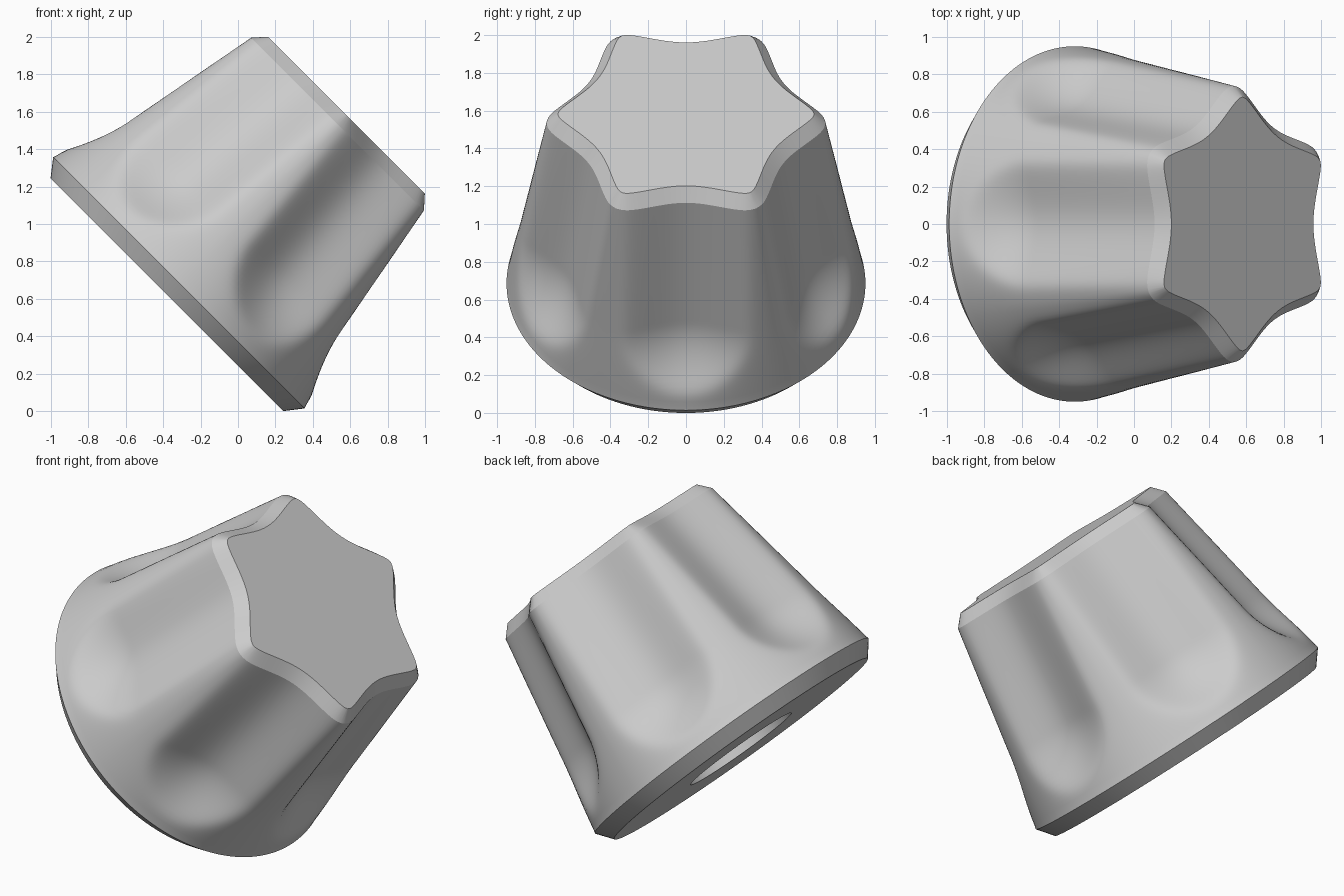
import bpy, bmesh
from math import sin, cos, pi, sqrt, radians
from mathutils import Matrix, Vector

if "Cube" in bpy.data.objects:
    bpy.data.objects.remove(bpy.data.objects["Cube"], do_unlink=True)

SEGMENTS = 240
FLUTES = 6
RIM_Z, SHOULDER_Z, TOP_Z = 0.09, 1.29, 1.357
RIM_R, SHOULDER_R, BASE_R = 0.95, 0.745, 0.88
BORE_R, BORE_DEPTH = 0.35, 0.8
FLUTE_START = 0.52
CHAMFER = 0.06

grey = bpy.data.materials.new("light_grey")
grey.use_nodes = True
grey.diffuse_color = (0.6, 0.6, 0.6, 1)
grey.node_tree.nodes["Principled BSDF"].inputs["Base Color"].default_value = (0.6, 0.6, 0.6, 1)


def circle(radius, z):
    return [Vector((radius * cos(2 * pi * i / SEGMENTS), radius * sin(2 * pi * i / SEGMENTS), z))
            for i in range(SEGMENTS)]


def fluted_ring(z):
    """Cone section with round-ended finger grooves pressed into it."""
    cone = RIM_R + (SHOULDER_R - RIM_R) * (z - RIM_Z) / (SHOULDER_Z - RIM_Z)
    below = max(0, FLUTE_START - z)
    sector = 2 * pi / FLUTES
    points = []
    for i in range(SEGMENTS):
        angle = 2 * pi * i / SEGMENTS
        side = cone * sin((angle + sector / 2) % sector - sector / 2)
        dent = 0.146 - 1.35 * (side ** 2 + below ** 2)
        radius = cone - (dent + sqrt(dent ** 2 + 0.035 ** 2)) / 2
        points.append(Vector((radius * cos(angle), radius * sin(angle), z)))
    return points


def inset_ring(points, distance, z):
    """Outline moved inward along its own normals."""
    result = []
    for i, p in enumerate(points):
        along = points[(i + 1) % SEGMENTS] - points[i - 1]
        inward = Vector((-along.y, along.x, 0)).normalized()
        q = p + inward * distance
        result.append(Vector((q.x, q.y, z)))
    return result


# Rings from the bottom of the shaft bore, round the base and up to the top face
rings = [circle(BORE_R, BORE_DEPTH), circle(BORE_R, 0), circle(BASE_R, 0), circle(RIM_R, RIM_Z)]
STEPS = 48
rings += [fluted_ring(RIM_Z + (SHOULDER_Z - RIM_Z) * k / STEPS) for k in range(1, STEPS + 1)]
rings.append(inset_ring(rings[-1], CHAMFER, TOP_Z))

# Knob body
bm = bmesh.new()
loops = [[bm.verts.new(p) for p in ring] for ring in rings]
for low, high in zip(loops, loops[1:]):
    for i in range(SEGMENTS):
        j = (i + 1) % SEGMENTS
        bm.faces.new((low[i], low[j], high[j], high[i]))
bm.faces.new(loops[-1])
bm.faces.new(loops[0][::-1])
bmesh.ops.recalc_face_normals(bm, faces=bm.faces)

# Lay the knob over on its side edge
bm.transform(Matrix.Translation((-0.38, 0, 0.622)) @ Matrix.Rotation(radians(45), 4, "Y"))
mesh = bpy.data.meshes.new("fluted_knob")
bm.to_mesh(mesh)
bm.free()
mesh.materials.append(grey)
knob = bpy.data.objects.new("fluted_knob", mesh)
bpy.context.collection.objects.link(knob)

bpy.ops.object.select_all(action="DESELECT")
knob.select_set(True)
bpy.context.view_layer.objects.active = knob
bpy.ops.object.shade_smooth_by_angle(angle=radians(25))
